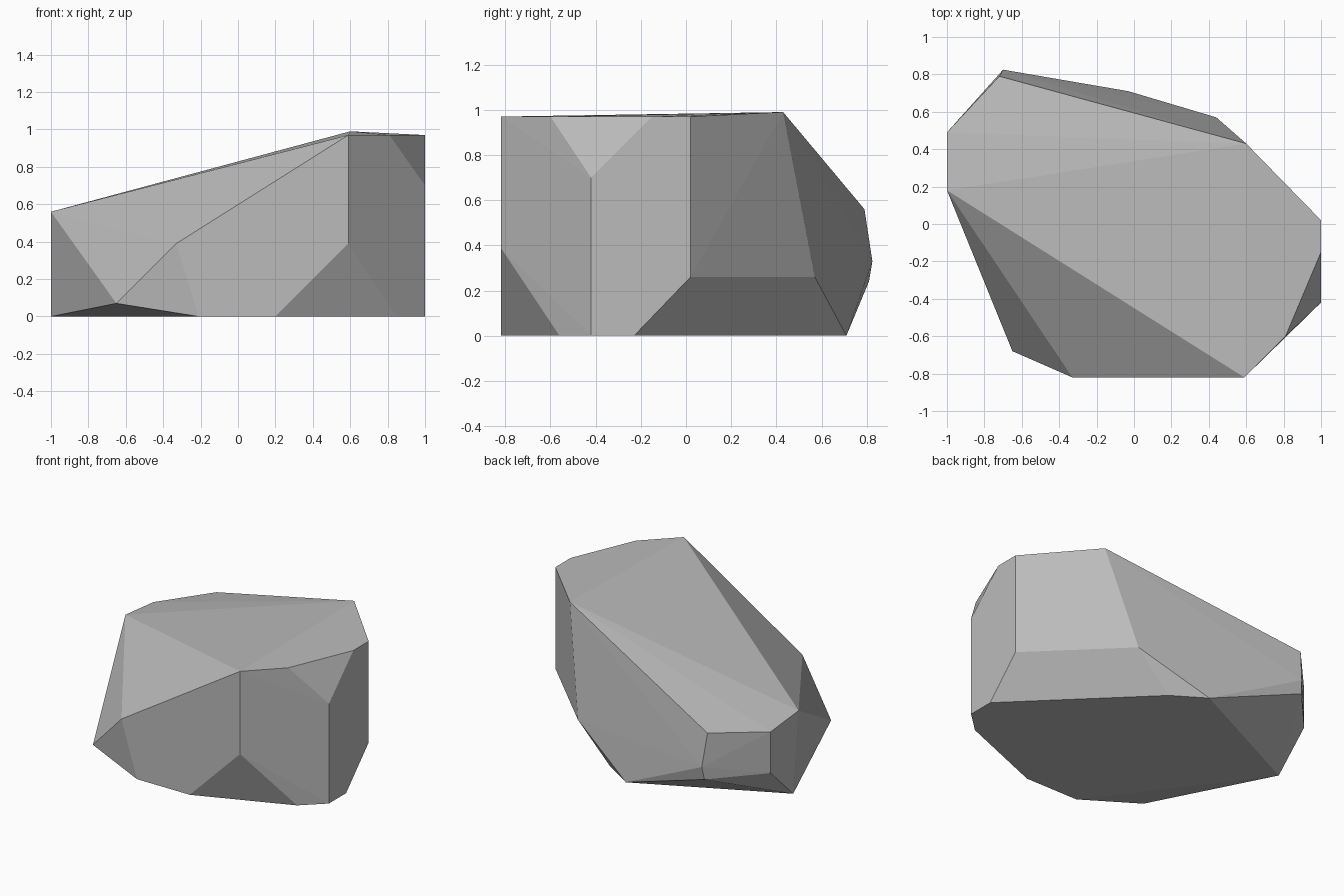
import bpy
import bmesh
import math

default_cube = bpy.data.objects.get("Cube")
if default_cube:
    bpy.data.objects.remove(default_cube, do_unlink=True)


def make_material(name, colour):
    material = bpy.data.materials.new(name)
    material.use_nodes = True
    material.diffuse_color = colour
    shader = next(node for node in material.node_tree.nodes
                  if node.type == "BSDF_PRINCIPLED")
    shader.inputs["Base Color"].default_value = colour
    shader.inputs["Roughness"].default_value = 0.9
    return material


def ring(height, outline):
    """Corners of a level outline."""
    return [(x, y, height) for x, y in outline]


def upright(x, y, low, high):
    """Both ends of a vertical chipped edge."""
    return [(x, y, low), (x, y, high)]


def chiselled_block(name, corners, material):
    """Wrap the corners in a tight convex skin with clean flat facets."""
    bm = bmesh.new()
    for corner in corners:
        bm.verts.new(corner)
    hull = bmesh.ops.convex_hull(bm, input=bm.verts[:])
    loose = [item for item in hull["geom_interior"] + hull["geom_unused"]
             if isinstance(item, bmesh.types.BMVert)]
    bmesh.ops.delete(bm, geom=list(set(loose)), context="VERTS")
    bmesh.ops.dissolve_limit(bm, angle_limit=math.radians(1.0),
                             verts=bm.verts[:], edges=bm.edges[:])
    bmesh.ops.recalc_face_normals(bm, faces=bm.faces[:])
    mesh = bpy.data.meshes.new(name)
    bm.to_mesh(mesh)
    bm.free()
    mesh.materials.append(material)
    block = bpy.data.objects.new(name, mesh)
    bpy.context.collection.objects.link(block)
    return block


# Flat base resting on the ground
base = ring(0, [(-.21, -.82), (.2, -.82), (.85, -.56), (1, -.23),
                (.19, .57), (-.03, .71), (-1, .24)])

# Vertical edges of the broken sides
sides = (upright(.59, -.82, .39, .97) + upright(1, -.42, 0, .7)
         + upright(1, .02, .26, .97) + upright(-1, .49, .24, .53))

# High crown on one end, sloping down to a low shoulder
crown = ring(.97, [(1, -.15), (.81, -.6)]) + [(.6, .43, .99)]
shoulder = ring(.56, [(-1, .18), (-.72, .79)])

# Chips along the front and back
front_chips = [(-.33, -.82, .39), (-.65, -.68, .07)]
back_chips = [(-.7, .825, .33), (-.71, .81, .24), (.44, .57, .26)]

stone = make_material("stone grey", (.5, .5, .5, 1))
chiselled_block("rock", base + sides + crown + shoulder
                + front_chips + back_chips, stone)
